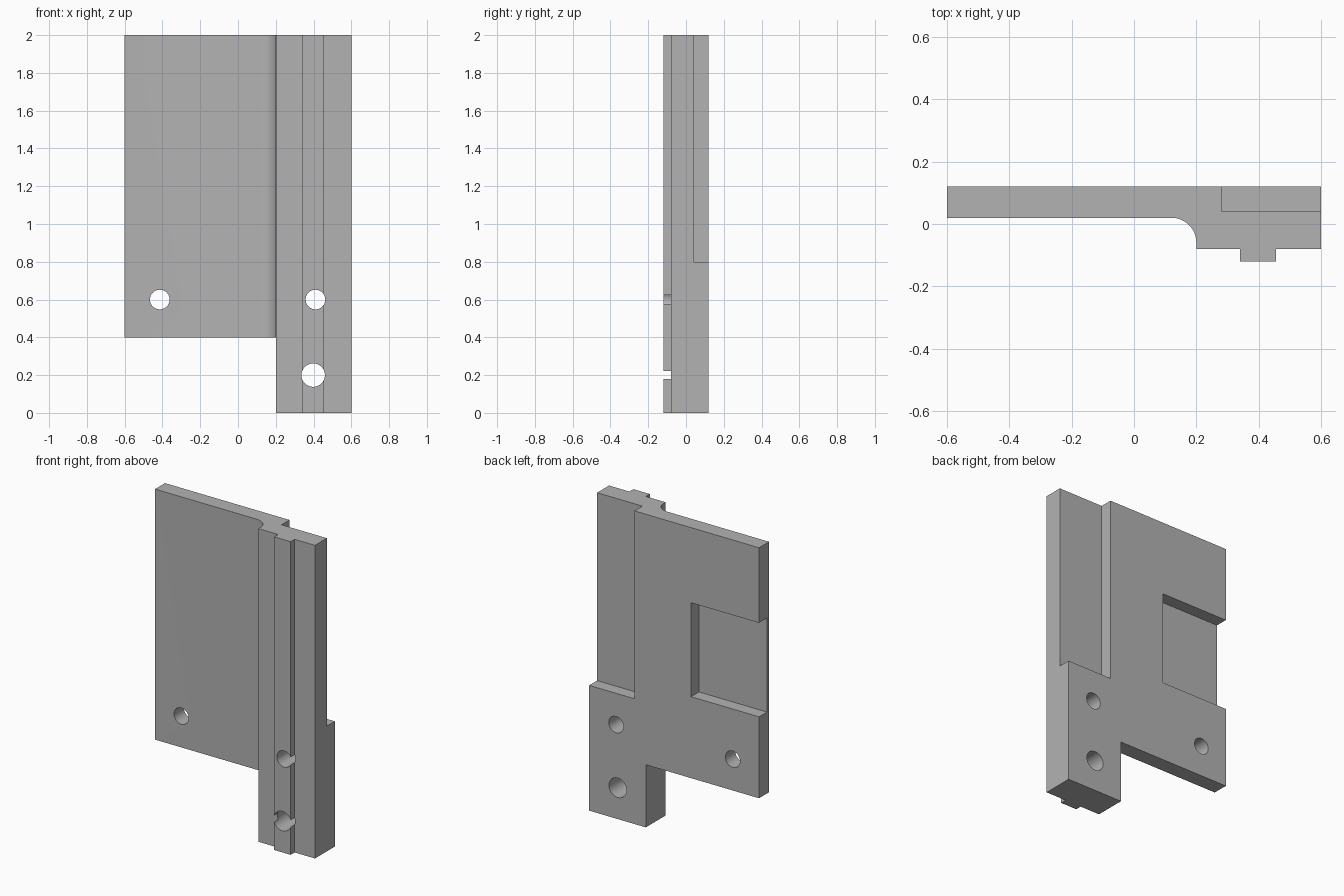
import bpy
import bmesh
import math
from mathutils import Matrix, Vector

default = bpy.data.objects.get("Cube")
if default:
    bpy.data.objects.remove(default, do_unlink=True)

HEIGHT = 2.0
BACK, FRONT = 0.12, -0.08      # back face and front face of the thick rail
EDGE = 0.6                     # half width

grey = bpy.data.materials.new("plain grey")
grey.use_nodes = True
colour = (0.45, 0.45, 0.45, 1)
grey.diffuse_color = colour
grey.node_tree.nodes["Principled BSDF"].inputs["Base Color"].default_value = colour


def add_object(name, bm):
    bmesh.ops.recalc_face_normals(bm, faces=bm.faces)
    mesh = bpy.data.meshes.new(name)
    bm.to_mesh(mesh)
    bm.free()
    mesh.materials.append(grey)
    obj = bpy.data.objects.new(name, mesh)
    bpy.context.collection.objects.link(obj)
    return obj


def extrude_profile(name, points, height):
    bm = bmesh.new()
    face = bm.faces.new([bm.verts.new((x, y, 0)) for x, y in points])
    moved = bmesh.ops.extrude_face_region(bm, geom=[face])["geom"]
    verts = [g for g in moved if isinstance(g, bmesh.types.BMVert)]
    bmesh.ops.translate(bm, verts=verts, vec=(0, 0, height))
    return add_object(name, bm)


def box(name, low, high):
    low, high = Vector(low), Vector(high)
    bm = bmesh.new()
    bmesh.ops.create_cube(bm, size=1, matrix=Matrix.Translation((low + high) / 2)
                          @ Matrix.Diagonal((high - low).to_4d()))
    return add_object(name, bm)


def drill(name, x, z, radius):
    bm = bmesh.new()
    bmesh.ops.create_cone(bm, cap_ends=True, segments=48, radius1=radius,
                          radius2=radius, depth=1,
                          matrix=Matrix.Translation((x, 0, z))
                          @ Matrix.Rotation(math.pi / 2, 4, "X"))
    return add_object(name, bm)


def cut(target, cutter):
    cutter.hide_render = True
    mod = target.modifiers.new(cutter.name, "BOOLEAN")
    mod.operation = "DIFFERENCE"
    mod.solver = "EXACT"
    mod.object = cutter
    bpy.context.view_layer.objects.active = target
    bpy.ops.object.modifier_apply(modifier=mod.name)
    bpy.data.objects.remove(cutter, do_unlink=True)


# Plan outline: thin plate, concave fillet, thick rail with a narrow front rib
STEPS, R = 16, 0.08
fillet = [(0.12 + R * math.sin(a), -0.06 + R * math.cos(a))
          for a in (i * math.pi / 2 / STEPS for i in range(STEPS + 1))]
outline = ([(-EDGE, BACK), (-EDGE, 0.02)] + fillet
           + [(0.2, FRONT), (0.34, FRONT), (0.34, -0.12), (0.456, -0.12),
              (0.456, FRONT), (EDGE, FRONT), (EDGE, BACK)])
bracket = extrude_profile("bracket_plate", outline, HEIGHT)

# Plate stops short so that the rail hangs below it
cut(bracket, box("lower_corner_cutter", (-1, -0.5, -0.5), (0.2, 0.5, 0.4)))

# Back recesses: tall step behind the rail, side pocket in the plate
cut(bracket, box("rail_step_cutter", (0.28, 0.04, 0.8), (1, 0.5, 2.5)))
cut(bracket, box("side_pocket_cutter", (-1, 0.04, 0.92), (-0.12, 0.5, 1.52)))

# Bolt holes
for name, x, z, radius in (("plate_hole", -0.414, 0.6, 0.052),
                           ("rail_hole", 0.41, 0.6, 0.052),
                           ("foot_hole", 0.398, 0.2, 0.062)):
    cut(bracket, drill(name, x, z, radius))

# Smooth curved walls, crisp edges
bpy.ops.object.select_all(action="DESELECT")
bracket.select_set(True)
bpy.context.view_layer.objects.active = bracket
bpy.ops.object.shade_smooth_by_angle(angle=math.radians(30))
